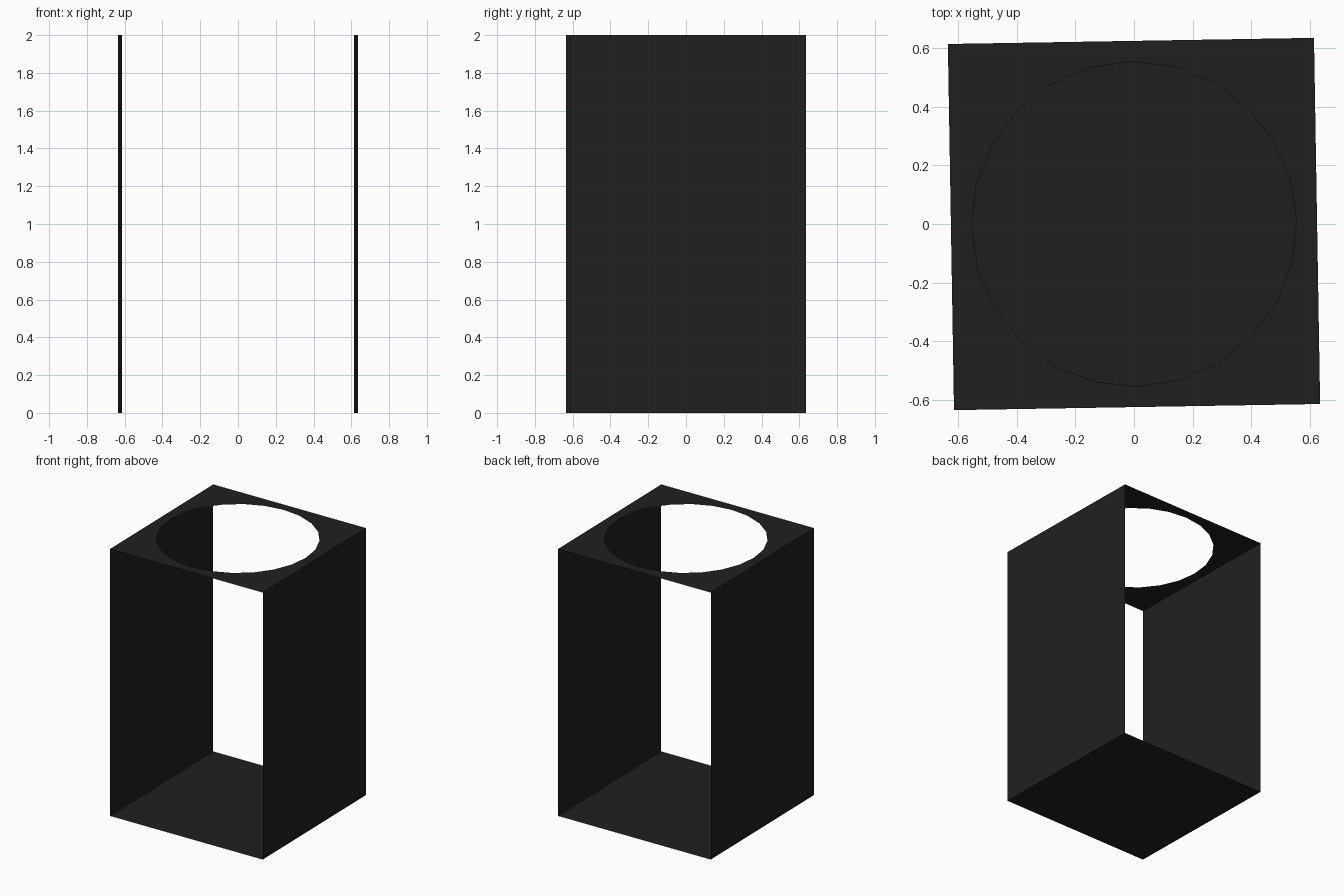
import bpy, bmesh
from math import sin, cos, pi, radians
from mathutils import Matrix

if "Cube" in bpy.data.objects:
    bpy.data.objects.remove(bpy.data.objects["Cube"])

H = 0.6255          # half width of the square plan
R = 0.555           # hole radius
TOP = 2.0
SEGMENTS = 24
TURN = Matrix.Rotation(radians(0.96), 4, 'Z')

mat = bpy.data.materials.new("black")
mat.diffuse_color = (0.014, 0.014, 0.014, 1)
mat.use_nodes = True
mat.node_tree.nodes["Principled BSDF"].inputs["Base Color"].default_value = mat.diffuse_color


def make_object(name, bm):
    bm.transform(TURN)
    mesh = bpy.data.meshes.new(name)
    bm.to_mesh(mesh)
    bm.free()
    mesh.materials.append(mat)
    obj = bpy.data.objects.new(name, mesh)
    bpy.context.collection.objects.link(obj)


def panel(name, corners):
    bm = bmesh.new()
    bm.faces.new([bm.verts.new(c) for c in corners])
    make_object(name, bm)


# Floor and two side walls: single sheets, front and back left open
panel("base_panel", [(-H, -H, 0), (-H, H, 0), (H, H, 0), (H, -H, 0)])
panel("right_panel", [(H, -H, 0), (H, H, 0), (H, H, TOP), (H, -H, TOP)])
panel("left_panel", [(-H, H, 0), (-H, -H, 0), (-H, -H, TOP), (-H, H, TOP)])

# Top sheet: square outline joined to a round hole
bm = bmesh.new()
inner, outer = [], []
for i in range(SEGMENTS):
    a = 2 * pi * i / SEGMENTS
    c, s = cos(a), sin(a)
    k = H / max(abs(c), abs(s))
    inner.append(bm.verts.new((R * c, R * s, TOP)))
    outer.append(bm.verts.new((k * c, k * s, TOP)))
for i in range(SEGMENTS):
    j = (i + 1) % SEGMENTS
    bm.faces.new((inner[i], outer[i], outer[j], inner[j]))
make_object("top_panel_with_round_hole", bm)
